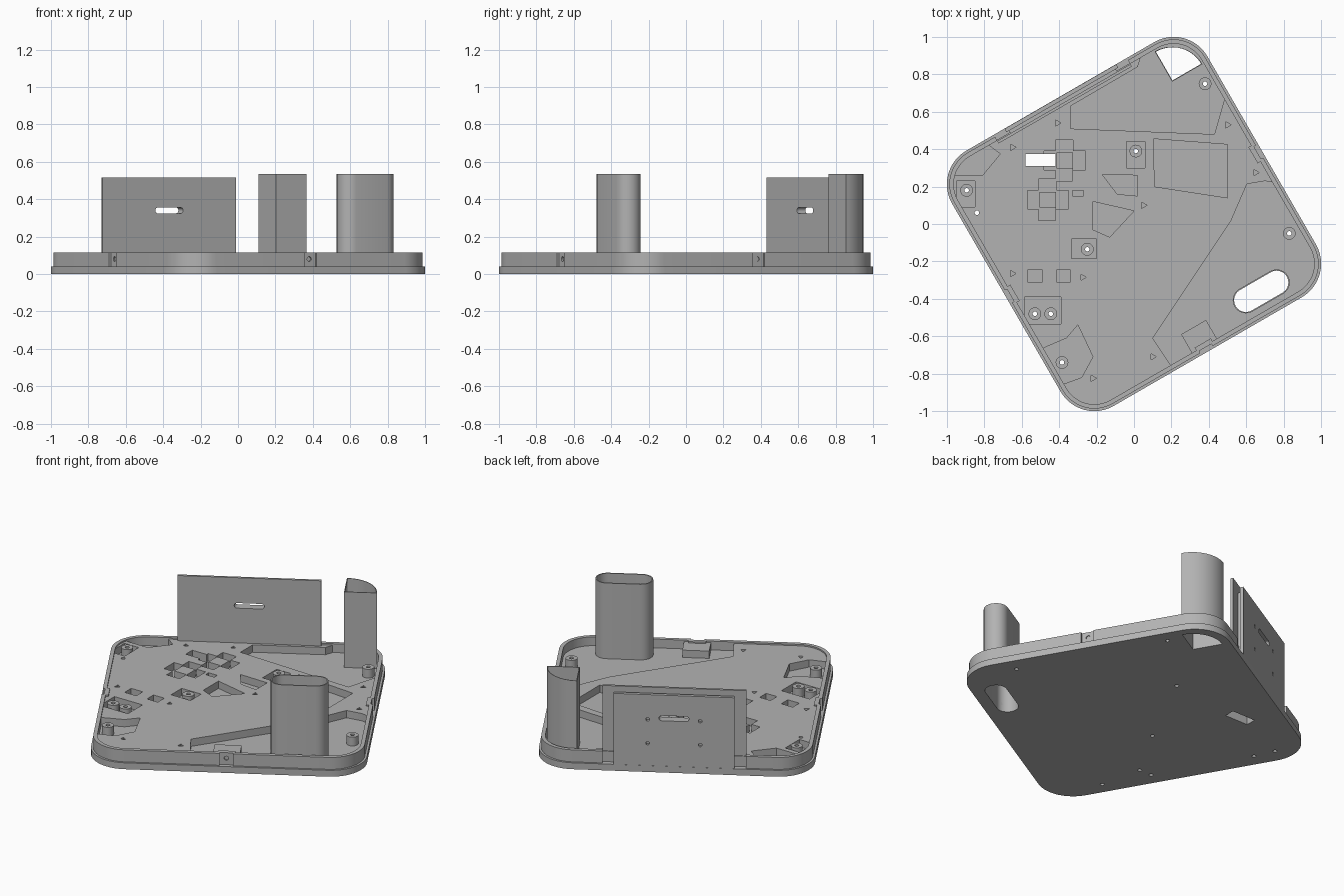
import bpy, bmesh, math
from mathutils import Vector

if "Cube" in bpy.data.objects:
    bpy.data.objects.remove(bpy.data.objects["Cube"], do_unlink=True)

grey = bpy.data.materials.new("plain grey")
grey.use_nodes = True
grey.diffuse_color = (0.45, 0.45, 0.45, 1)
grey.node_tree.nodes["Principled BSDF"].inputs["Base Color"].default_value = (0.45, 0.45, 0.45, 1)

TURN = math.radians(30)
CA, SA = math.cos(TURN), math.sin(TURN)
FLANGE, FLOOR, DECK, RIM = 0.04, 0.06, 0.106, 0.115
LAP = 0.003


def loc(u, v):
    """Tray coordinates (along and across its sides) to world x, y."""
    return (u * CA - v * SA, u * SA + v * CA)


def upright(a, b, h):
    return Vector((a, b, h))


def sideways(a, b, h):
    """Outline drawn on the back panel, extruded through it."""
    return Vector((*loc(a, h), b))


def prism(name, outline, z0, z1, hole=None, place=upright):
    """Extrude an outline; a hole outline with equal point count makes a tube."""
    bm = bmesh.new()
    n = len(outline)

    def ring(pts, z):
        return [bm.verts.new(place(p[0], p[1], z)) for p in pts]

    def skin(a, b):
        for i in range(n):
            j = (i + 1) % n
            bm.faces.new((a[i], a[j], b[j], b[i]))

    low, high = ring(outline, z0), ring(outline, z1)
    skin(low, high)
    if hole:
        hlow, hhigh = ring(hole, z0), ring(hole, z1)
        skin(hhigh, hlow)
        skin(hlow, low)
        skin(high, hhigh)
    else:
        bm.faces.new(low[::-1])
        bm.faces.new(high)
    bmesh.ops.recalc_face_normals(bm, faces=bm.faces)
    mesh = bpy.data.meshes.new(name)
    bm.to_mesh(mesh)
    bm.free()
    mesh.materials.append(grey)
    ob = bpy.data.objects.new(name, mesh)
    bpy.context.collection.objects.link(ob)
    return ob


def arc(cx, cy, r, start, end, n):
    steps = [math.radians(start + (end - start) * i / n) for i in range(n + 1)]
    return [(cx + r * math.cos(t), cy + r * math.sin(t)) for t in steps]


def circle(x, y, r, n=20):
    return arc(x, y, r, 0, 360, n)[:-1]


def rect(x0, x1, y0, y1):
    return [(x0, y0), (x1, y0), (x1, y1), (x0, y1)]


def stadium(x, y, half, r):
    return arc(x + half, y, r, -90, 90, 12) + arc(x - half, y, r, 90, 270, 12)


def turned(pts):
    return [loc(*p) for p in pts]


def rounded_square(h, core=0.58):
    pts = []
    for k, (sx, sy) in enumerate([(1, 1), (-1, 1), (-1, -1), (1, -1)]):
        pts += arc(sx * core, sy * core, h - core, 90 * k, 90 * k + 90, 12)
    return turned(pts)


def sector(x, y, r):
    return turned([(x, y)] + arc(x, y, r, 0, 90, 14))


def cut(ob, cutters):
    """Subtract the cutters and remove them."""
    bpy.context.view_layer.objects.active = ob
    for c in cutters:
        c.hide_render = True
        mod = ob.modifiers.new("cut", "BOOLEAN")
        mod.operation, mod.solver, mod.object = "DIFFERENCE", "EXACT", c
        bpy.ops.object.modifier_apply(modifier=mod.name)
    for c in cutters:
        bpy.data.objects.remove(c, do_unlink=True)


def cutters(outlines, z0, z1, place=upright):
    return [prism("cutter", o, z0, z1, place=place) for o in outlines]


# Openings that pass through the whole floor
tri_inner, tri_outer = sector(0.562, 0.562, 0.177), sector(0.557, 0.557, 0.187)
oval_inner = turned(stadium(0.409, -0.652, 0.095, 0.063))
oval_outer = turned(stadium(0.409, -0.652, 0.095, 0.070))
posts = [(0.38, 0.75), (0.83, -0.05), (-0.895, 0.18), (0.01, 0.39), (-0.25, -0.135),
         (-0.385, -0.74), (-0.53, -0.48), (-0.445, -0.48)]
window = rect(-0.58, -0.42, 0.31, 0.375)
through = [tri_inner, oval_inner, window, circle(-0.84, 0.06, 0.012)]

# Bottom plate with its flange, and the pocket floor above it
plate = prism("bottom_plate", rounded_square(0.788), 0, FLANGE)
floor = prism("pocket_floor", rounded_square(0.755), FLANGE - LAP, FLOOR)
for ob in (plate, floor):
    cut(ob, cutters(through + [circle(x, y, 0.012) for x, y in posts], -0.1, 0.2))

# Raised deck with its pockets
deck = prism("floor_deck", rounded_square(0.756), FLOOR - LAP, DECK)
corner_pockets = [
    [(0.95, 0.2), (0.76, 0.22), (0.7, 0.23), (0.604, 0.214), (0.52, 0.02), (0.1, -0.61),
     (0.2, -0.76), (0.3, -1), (1.1, -0.6)],
    [(-0.34, 0.63), (-0.34, 0.51), (0.43, 0.48), (0.49, 0.69), (0.6, 1.1), (0.1, 1.1), (0.02, 0.84)],
    [(-1.1, 0.26), (-0.81, 0.26), (-0.715, 0.375), (-0.79, 0.43), (-1, 0.5)],
    [(-0.5, -0.67), (-0.36, -0.61), (-0.3, -0.54), (-0.22, -0.71), (-0.28, -0.82), (-0.39, -0.86)],
]
inner_pockets = [
    [(-0.17, 0.265), (0.02, 0.26), (0.02, 0.15), (-0.09, 0.16)],
    [(-0.22, 0.12), (0, 0.07), (-0.13, -0.07), (-0.22, -0.03)],
    [(0.105, 0.455), (0.5, 0.425), (0.5, 0.14), (0.11, 0.2)],
    rect(-0.95, -0.85, 0.09, 0.23), rect(-0.04, 0.06, 0.3, 0.44),
    rect(-0.335, -0.2, -0.185, -0.08), rect(-0.585, -0.39, -0.535, -0.39),
    rect(-0.57, -0.49, -0.31, -0.245), rect(-0.415, -0.34, -0.31, -0.245),
    rect(-0.33, -0.27, 0.15, 0.18),
]
# Two plus-shaped groups of pockets around a solid centre
for x, y in [(-0.37, 0.34), (-0.46, 0.13)]:
    inner_pockets += [rect(x - 0.05, x + 0.045, y + 0.042, y + 0.11),
                      rect(x - 0.05, x + 0.04, y - 0.11, y - 0.042),
                      rect(x - 0.11, x - 0.044, y - 0.05, y + 0.05),
                      rect(x + 0.044, x + 0.11, y - 0.05, y + 0.05)]
marks = [(-0.41, 0.54), (-0.65, 0.41), (0.5, 0.53), (0.65, 0.275), (0.05, 0.1),
         (-0.65, -0.265), (-0.275, -0.285), (0.1, -0.71), (-0.22, -0.825)]
small = [circle(x, y, 0.019, 3) for x, y in marks]
cut(deck, cutters(through + corner_pockets + inner_pockets + small, -0.1, 0.2))

# Rim around the tray
rim = prism("rim_wall", rounded_square(0.775), FLANGE - LAP, RIM, rounded_square(0.752))
gaps = [rect(-0.41, 0.41, 0.7, 0.9), rect(-0.038, 0.038, -0.9, -0.7),
        rect(-0.9, -0.7, -0.038, 0.038), rect(0.7, 0.9, -0.038, 0.038)]
cut(rim, cutters([turned(g) for g in gaps], FLANGE, 0.3))

# Clip tabs with a screw hole, one in each rim gap
for name, k in [("front", -1), ("right", -2), ("left", 0)]:
    t = math.radians(90 * k)

    def spin(a, b, h, t=t):
        u, v = h * math.cos(t) - a * math.sin(t), h * math.sin(t) + a * math.cos(t)
        return Vector((*loc(u, v), b))
    tab = prism(name + "_clip_tab", rect(-0.05, 0.05, FLANGE - LAP, RIM), 0.735, 0.762, place=spin)
    cut(tab, cutters([circle(0, 0.08, 0.013)], 0.7, 0.8, spin))

# Support block by the front clip
prism("support_block", turned(rect(-0.077, 0.077, -0.752, -0.637)), FLOOR - LAP, DECK)

# Screw posts
for i, (x, y) in enumerate(posts):
    prism(f"screw_post_{i + 1}", circle(x, y, 0.034), FLOOR - LAP, RIM, circle(x, y, 0.012))

# Hollow towers
prism("corner_tower", tri_outer, 0.005, 0.535, tri_inner)
prism("oval_tower", oval_outer, 0.005, 0.535, oval_inner)

# Back panel: wide inner sheet, spacer and narrower outer sheet
slot = stadium(0, 0.34, 0.07, 0.016)
screws = [circle(u, z, 0.011, 12) for u in (-0.15, 0.15) for z in (0.18, 0.33)]
layers = [("panel_inner_sheet", 0.411, 0.735, 0.75, 0.515, [slot]),
          ("panel_spacer", 0.33, 0.748, 0.768, 0.46, [slot]),
          ("panel_outer_sheet", 0.345, 0.766, 0.787, 0.485, [slot] + screws)]
for name, half, v0, v1, top, holes in layers:
    sheet = prism(name, rect(-half, half, FLANGE - LAP, top), v0, v1, place=sideways)
    cut(sheet, cutters(holes, 0.65, 0.85, sideways))

# Smooth curved walls, keep edges sharp
for ob in bpy.context.scene.objects:
    ob.select_set(ob.type == "MESH")
bpy.ops.object.shade_smooth_by_angle(angle=math.radians(30))
